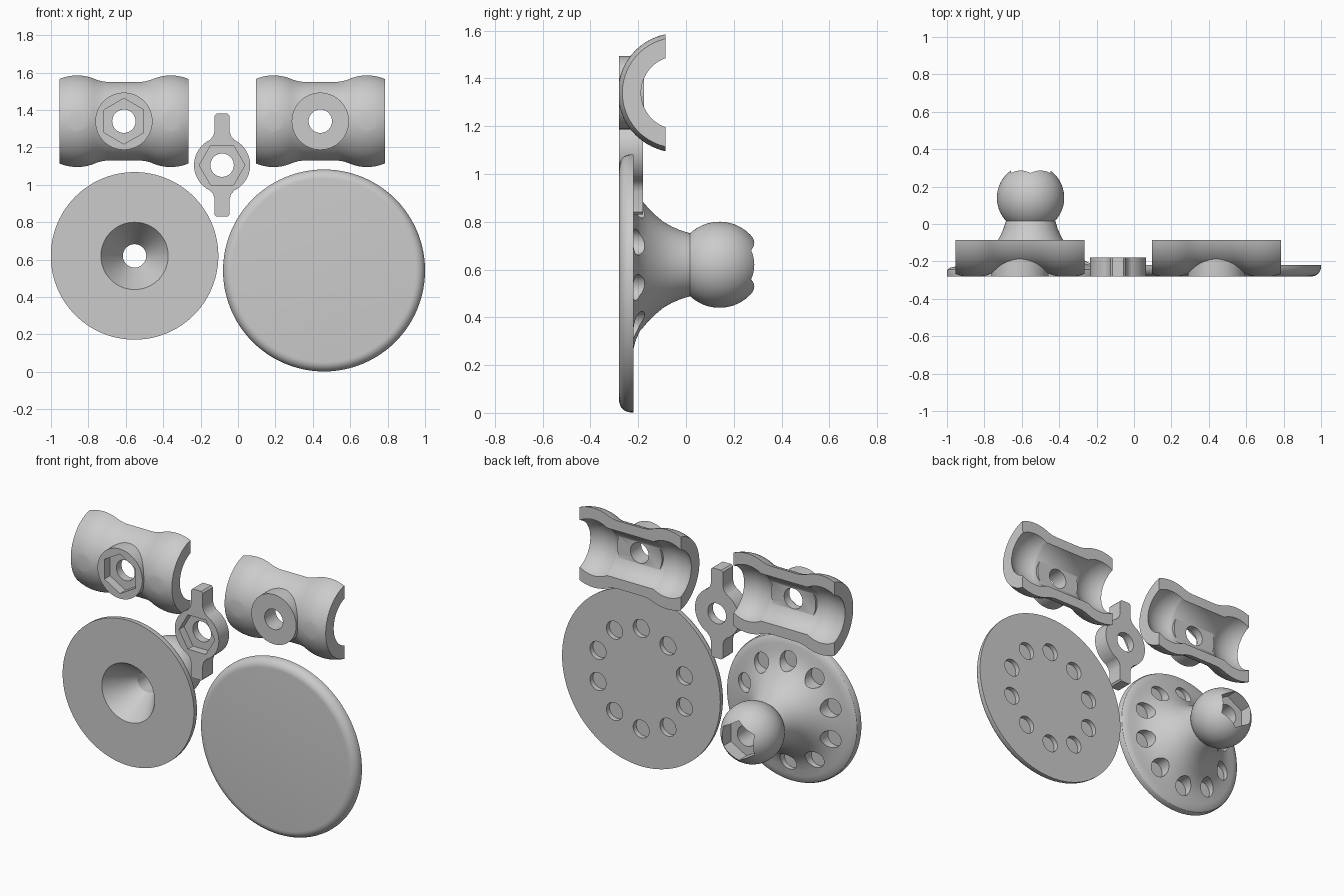
import bpy, bmesh
from math import sin, cos, pi, sqrt, radians
from mathutils import Matrix, Vector

if "Cube" in bpy.data.objects:
    bpy.data.objects.remove(bpy.data.objects["Cube"])

grey = bpy.data.materials.new("light_grey")
grey.use_nodes = True
grey.diffuse_color = (0.6, 0.6, 0.6, 1)
grey.node_tree.nodes["Principled BSDF"].inputs["Base Color"].default_value = grey.diffuse_color

FRONT = -0.28      # flat front plane shared by every part
BOLT_R = 0.0625
HEX_R = 0.122


def finish(name, bm):
    bmesh.ops.recalc_face_normals(bm, faces=bm.faces)
    mesh = bpy.data.meshes.new(name)
    bm.to_mesh(mesh)
    bm.free()
    mesh.materials.append(grey)
    obj = bpy.data.objects.new(name, mesh)
    bpy.context.collection.objects.link(obj)
    return obj


def lathe(name, profile, axis, centre, steps=96):
    """Spin a closed (radius, distance along axis) outline about the x or y axis."""
    bm = bmesh.new()
    if axis == "x":
        pts = [Vector((h, 0, r)) for r, h in profile]
        turn = Vector((1, 0, 0))
    else:
        pts = [Vector((r, h, 0)) for r, h in profile]
        turn = Vector((0, 1, 0))
    verts = [bm.verts.new(p) for p in pts]
    edges = [bm.edges.new((v, verts[i - 1])) for i, v in enumerate(verts)]
    bmesh.ops.spin(bm, geom=verts + edges, cent=(0, 0, 0), axis=turn,
                   angle=2 * pi, steps=steps)
    bmesh.ops.remove_doubles(bm, verts=bm.verts, dist=1e-5)
    loose = [e for e in bm.edges if not e.link_faces]
    bmesh.ops.delete(bm, geom=loose, context="EDGES")
    bm.transform(Matrix.Translation(centre))
    return finish(name, bm)


def slab(name, outline, y0, y1):
    """Extrude an (x, z) outline from y0 to y1."""
    bm = bmesh.new()
    face = bm.faces.new([bm.verts.new((x, y0, z)) for x, z in outline])
    out = bmesh.ops.extrude_face_region(bm, geom=[face])
    moved = [v for v in out["geom"] if isinstance(v, bmesh.types.BMVert)]
    bmesh.ops.translate(bm, verts=moved, vec=(0, y1 - y0, 0))
    return finish(name, bm)


def prism(name, x, z, r, y0, y1, sides=48, start=0.0):
    ring = [start + 2 * pi * i / sides for i in range(sides)]
    return slab(name, [(x + r * cos(a), z + r * sin(a)) for a in ring], y0, y1)


def combine(obj, other, operation):
    mod = obj.modifiers.new("join", "BOOLEAN")
    mod.operation, mod.object, mod.solver = operation, other, "EXACT"
    bpy.context.view_layer.objects.active = obj
    bpy.ops.object.modifier_apply(modifier=mod.name)
    bpy.data.objects.remove(other)


def smooth(obj):
    bpy.ops.object.select_all(action="DESELECT")
    obj.select_set(True)
    bpy.context.view_layer.objects.active = obj
    bpy.ops.object.shade_smooth_by_angle(angle=radians(30))


def arc(r, h, a0, a1, n):
    """Points on a circle centred on the axis at h, as (radius, height)."""
    angles = [a0 + (a1 - a0) * i / n for i in range(n + 1)]
    return [(r * sin(a), h - r * cos(a)) for a in angles]


def cut_hole_ring(obj, x, z, floor, top):
    for i in range(10):
        a = radians(18 + 36 * i)
        combine(obj, prism("cutter", x + 0.31 * cos(a), z + 0.31 * sin(a),
                           0.055, floor, top, 32), "DIFFERENCE")


# Clamp halves: two ball sockets on a neck, with a bolt boss
def clamp_half(name, x, z, hex_pocket):
    end, mid = 0.345, 0.25
    outer_stop = pi - (pi / 2 - (pi / 2 - sqrt(0)))  # full half turn reference
    a_end = pi / 2 + 0.39
    outer = [(0.216, 0.09), (0.219, 0.115), (0.226, 0.142)]
    outer += arc(0.25, mid, pi / 2 - 0.35, a_end, 12)
    inner = arc(0.18, mid, pi / 2 + 0.555, pi / 2 - 0.534, 14)
    half = outer + inner
    mirrored = [(r, -h) for r, h in reversed(half)]
    obj = lathe(name, half + mirrored, "x", (x, -0.035, z))
    wide = [(x - 1, z - 1), (x + 1, z - 1), (x + 1, z + 1), (x - 1, z + 1)]
    combine(obj, slab("cutter", wide, -0.085, 1), "DIFFERENCE")
    combine(obj, slab("cutter", wide, -1, FRONT), "DIFFERENCE")
    combine(obj, prism("boss", x, z, 0.153, FRONT, -0.175, 64), "UNION")
    combine(obj, prism("cutter", x, z, BOLT_R, -0.5, 0), "DIFFERENCE")
    if hex_pocket:
        combine(obj, prism("cutter", x, z, HEX_R, -0.5, FRONT + 0.055, 6, pi / 2), "DIFFERENCE")
    smooth(obj)


clamp_half("clamp_half_bolt_side", -0.61, 1.34, True)
clamp_half("clamp_half_plain_side", 0.44, 1.34, False)

# Wing nut
nx, nz = -0.085, 1.105
nut = prism("wing_nut", nx, nz, 0.15, FRONT, -0.18, 64)
corner = [(0.07, 0.13), (0.048, 0.155), (0.04, 0.18), (0.04, 0.265), (0.03, 0.275)]
side = corner + [(-x, z) for x, z in reversed(corner)]
wing = side + [(-x, -z) for x, z in side]
combine(nut, slab("wings", [(nx + x, nz + z) for x, z in wing], FRONT, -0.18), "UNION")
combine(nut, prism("cutter", nx, nz, BOLT_R, -0.5, 0), "DIFFERENCE")
combine(nut, prism("cutter", nx, nz, HEX_R, -0.5, FRONT + 0.05, 6), "DIFFERENCE")
smooth(nut)

# Ball base: flared flange, neck and ball with a conical bore
bx, bz, ball_y = -0.553, 0.62, 0.14
flare = [(0.448, FRONT), (0.448, -0.255), (0.443, -0.243), (0.43, -0.234), (0.40, -0.227),
         (0.36, -0.221), (0.32, -0.21), (0.28, -0.192), (0.24, -0.161), (0.21, -0.131),
         (0.18, -0.095), (0.16, -0.06), (0.145, -0.025), (0.137, 0.0)]
ball = arc(0.18, ball_y, 0.82, pi - 0.3546, 28)
bore = [(BOLT_R, -0.1), (0.18, FRONT)]
base = lathe("ball_base", flare + ball + bore, "y", (bx, 0, bz))
combine(base, prism("cutter", bx, bz, HEX_R, 0.2, 0.5, 6, pi / 2), "DIFFERENCE")
cut_hole_ring(base, bx, bz, -0.25, -0.12)
smooth(base)

# Cover disc: rounded front rim, blind holes in the back
dx, dz, dr, rim = 0.46, 0.542, 0.54, 0.05
edge = [(dr - rim + rim * sin(a), FRONT + rim - rim * cos(a))
        for a in (pi / 2 * i / 8 for i in range(9))]
disc = lathe("cover_disc", [(0, FRONT)] + edge + [(dr, -0.22), (0, -0.22)], "y", (dx, 0, dz))
cut_hole_ring(disc, dx, dz, -0.25, -0.1)
smooth(disc)
